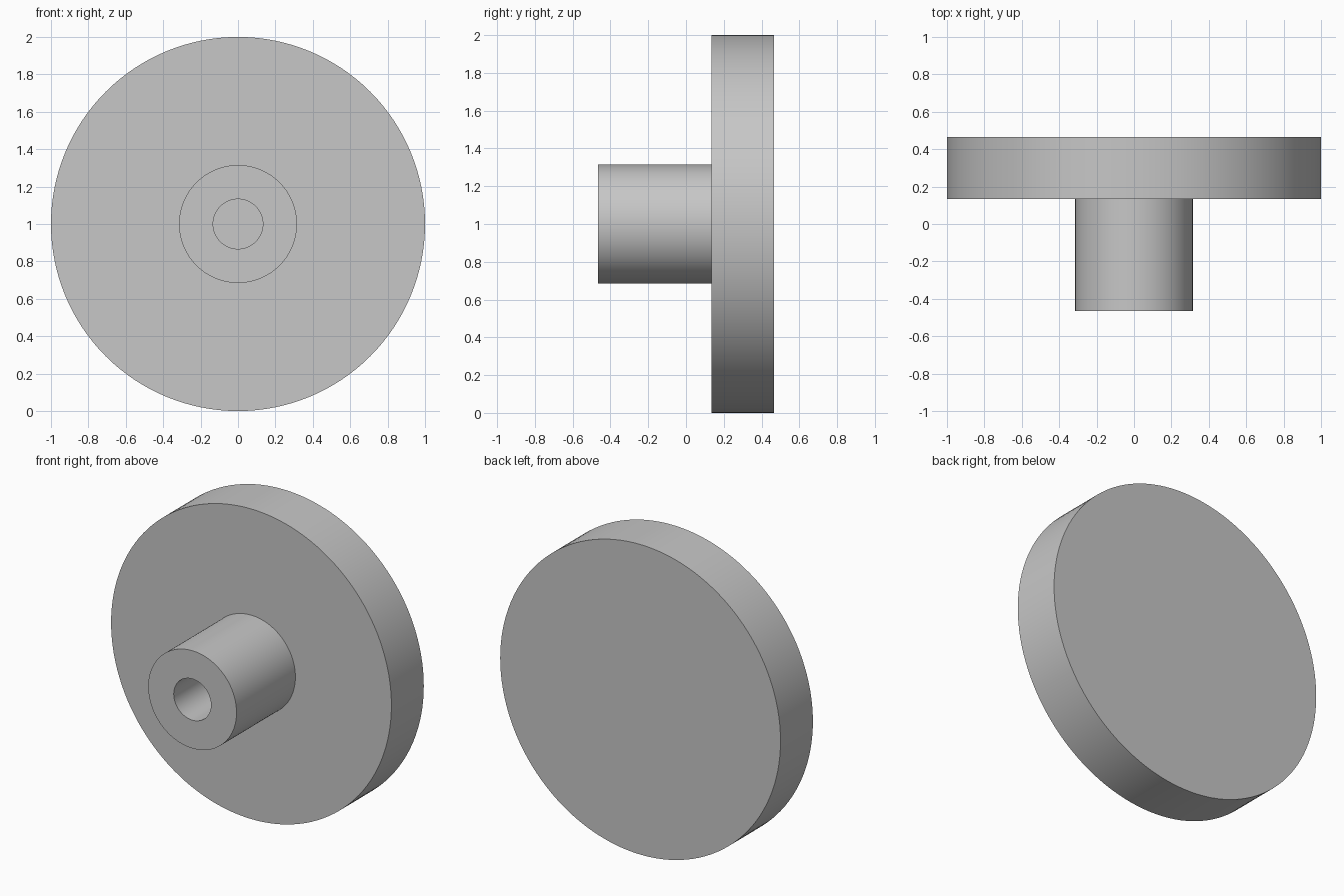
import bpy
import bmesh
import math
from mathutils import Matrix, Vector

cube = bpy.data.objects.get("Cube")
if cube:
    bpy.data.objects.remove(cube, do_unlink=True)

# Plain grey finish
grey = bpy.data.materials.new("plain_grey")
grey.use_nodes = True
colour = (0.57, 0.57, 0.57, 1)
grey.diffuse_color = colour
grey.node_tree.nodes["Principled BSDF"].inputs["Base Color"].default_value = colour

SEGMENTS = 128
CENTRE_Z = 1.0
HALF_DEPTH = 0.465
DISC_FRONT = 0.135
DISC_RADIUS, HUB_RADIUS, BORE_RADIUS = 1.0, 0.315, 0.133


def lathe(name, profile):
    """Spin (radius, y) points about the horizontal y axis."""
    bm = bmesh.new()
    verts = [bm.verts.new((r, y, 0)) for r, y in profile]
    edges = [bm.edges.new(pair) for pair in zip(verts, verts[1:])]
    bmesh.ops.spin(bm, geom=verts + edges, cent=(0, 0, 0), axis=(0, 1, 0),
                   angle=math.tau, steps=SEGMENTS, use_duplicate=False)
    bmesh.ops.remove_doubles(bm, verts=bm.verts, dist=0.0001)
    bmesh.ops.recalc_face_normals(bm, faces=bm.faces)
    bmesh.ops.transform(bm, matrix=Matrix.Translation(Vector((0, 0, CENTRE_Z))),
                        verts=bm.verts)
    mesh = bpy.data.meshes.new(name)
    bm.to_mesh(mesh)
    bm.free()
    mesh.materials.append(grey)
    obj = bpy.data.objects.new(name, mesh)
    bpy.context.collection.objects.link(obj)
    bpy.ops.object.select_all(action="DESELECT")
    obj.select_set(True)
    bpy.context.view_layer.objects.active = obj
    bpy.ops.object.shade_smooth_by_angle(angle=math.radians(30))
    return obj


# Solid disc with a hub on the front and a blind bore down the hub
lathe("disc_with_bored_hub", [
    (0, DISC_FRONT),
    (BORE_RADIUS, DISC_FRONT),
    (BORE_RADIUS, -HALF_DEPTH),
    (HUB_RADIUS, -HALF_DEPTH),
    (HUB_RADIUS, DISC_FRONT),
    (DISC_RADIUS, DISC_FRONT),
    (DISC_RADIUS, HALF_DEPTH),
    (0, HALF_DEPTH),
])
